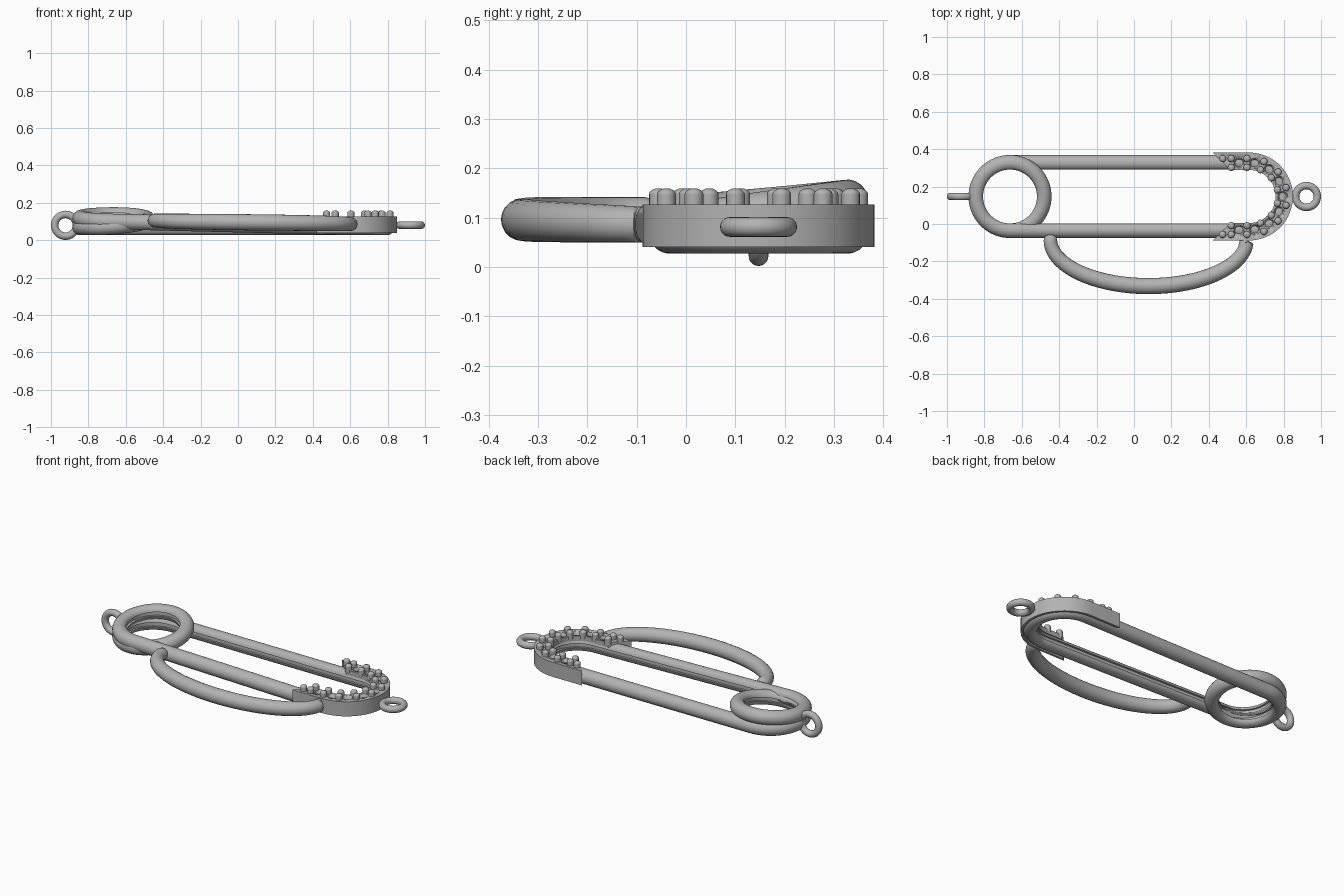
import bpy, bmesh
from math import sin, cos, pi, radians, sqrt
from mathutils import Vector, Matrix

cube = bpy.data.objects.get("Cube")
if cube:
    bpy.data.objects.remove(cube, do_unlink=True)

GREY = (0.45, 0.45, 0.45, 1)
metal = bpy.data.materials.new("grey_metal")
metal.use_nodes = True
metal.diffuse_color = GREY
metal.node_tree.nodes["Principled BSDF"].inputs["Base Color"].default_value = GREY

MID_Y = 0.147      # centre line of the pin
BEND_X = 0.615     # centre of the clasp bend
COIL_X = -0.663    # centre of the coil
R = 0.18           # centre-line radius of bend and coil


def finish(bm, name, angle=35):
    bmesh.ops.recalc_face_normals(bm, faces=bm.faces)
    mesh = bpy.data.meshes.new(name)
    bm.to_mesh(mesh)
    bm.free()
    mesh.materials.append(metal)
    ob = bpy.data.objects.new(name, mesh)
    bpy.context.collection.objects.link(ob)
    bpy.ops.object.select_all(action='DESELECT')
    ob.select_set(True)
    bpy.context.view_layer.objects.active = ob
    bpy.ops.object.shade_smooth_by_angle(angle=radians(angle))
    return ob


def sweep(name, path, profile, closed=False, scales=None, slant=0, angle=35):
    """Sweep (outward, up) profile points along a path, outward being left of travel."""
    bm = bmesh.new()
    n, rings = len(path), []
    for i, p in enumerate(path):
        a = path[i - 1] if closed or i else p
        b = path[(i + 1) % n] if closed or i < n - 1 else p
        t = (b - a).to_2d().normalized()
        out = Vector((-t.y, t.x, 0))
        s = scales[i] if scales else 1
        ring = []
        for o, z in profile:
            v = p + out * o * s + Vector((0, 0, z * s))
            if slant and i in (0, n - 1):
                v.x += slant - o
            ring.append(bm.verts.new(v))
        rings.append(ring)
    for i in range(n if closed else n - 1):
        r0, r1 = rings[i], rings[(i + 1) % n]
        for j in range(len(profile)):
            k = (j + 1) % len(profile)
            bm.faces.new((r0[j], r0[k], r1[k], r1[j]))
    if not closed:
        bm.faces.new(rings[0])
        bm.faces.new(rings[-1])
    return finish(bm, name, angle)


def smooth(t):
    t = max(0, min(1, t))
    return t * t * (3 - 2 * t)


def bend(z, steps=32):
    return [Vector((BEND_X + R * cos(a), MID_Y + R * sin(a), z))
            for a in (pi / 2 - pi * i / steps for i in range(steps + 1))]


# Pin wire: clasp bend, front bar, one and a half coil turns, back bar
LOW, HIGH, FRONT = 0.069, 0.135, 0.1
path = bend(LOW)
for i in range(1, 10):
    f = i / 10
    path.append(Vector((BEND_X + (COIL_X - BEND_X) * f, MID_Y - R, LOW + (FRONT - LOW) * f)))
for i in range(97):
    turn = 1.5 * i / 96
    a = -pi / 2 - 2 * pi * turn
    if turn < 0.5:
        z = FRONT + (HIGH - FRONT) * smooth(turn / 0.5)
    else:
        z = HIGH + (LOW - HIGH) * smooth((turn - 0.5) / 0.6)
    path.append(Vector((COIL_X + R * cos(a), MID_Y + R * sin(a), z)))
for i in range(1, 10):
    path.append(Vector((COIL_X + (BEND_X - COIL_X) * i / 10, MID_Y + R, LOW)))

# Round outside, flat grooved inside
W = 0.042
wire_profile = [(W * cos(radians(a)), W * sin(radians(a))) for a in range(-140, 141, 14)]
wire_profile += [(-0.036, 0.012), (-0.024, 0.012), (-0.024, -0.012), (-0.036, -0.012)]
sweep("pin_wire", path, wire_profile, closed=True)

# Clasp: top plate with an outer wall, slanted ends
END = 0.42
clasp_path = bend(0)
clasp_path.insert(0, Vector((END, MID_Y + R, 0)))
clasp_path.append(Vector((END, MID_Y - R, 0)))
clasp_profile = [(-0.038, 0.098), (-0.038, 0.127), (0.055, 0.127),
                 (0.055, 0.04), (0.041, 0.04), (0.041, 0.098)]
clasp = sweep("clasp", clasp_path, clasp_profile, slant=0.055)


def station(s, off):
    """Point at arc length s from the bend's tip, shifted outward."""
    half, side = R * pi / 2, 1 if s >= 0 else -1
    d = abs(s)
    if d > half:
        return Vector((BEND_X - (d - half), MID_Y + side * (R + off), 0))
    a = s / R
    return Vector((BEND_X + (R + off) * cos(a), MID_Y + (R + off) * sin(a), 0))


# Stone seats cut into the plate
STEP = 0.084
bm = bmesh.new()
for i in range(-4, 5):
    at = station(i * STEP, 0) + Vector((0, 0, 0.118))
    bmesh.ops.create_cone(bm, cap_ends=True, segments=20, radius1=0.018, radius2=0.03,
                          depth=0.03, matrix=Matrix.Translation(at))
cutter = finish(bm, "seat_cutter")
cutter.hide_render = True
mod = clasp.modifiers.new("seats", 'BOOLEAN')
mod.operation, mod.solver, mod.object = 'DIFFERENCE', 'EXACT', cutter
bpy.context.view_layer.objects.active = clasp
bpy.ops.object.modifier_apply(modifier="seats")
bpy.data.objects.remove(cutter, do_unlink=True)

# Domed beads in pairs between the seats, single ones at the ends
bm = bmesh.new()
spots = [(side * (i + 0.5) * STEP, off) for side in (1, -1) for i in range(5) for off in (-0.025, 0.023)]
spots = [p for p in spots if abs(p[0]) < 4.6 * STEP]
spots += [(side * 5.05 * STEP, 0.023) for side in (1, -1)]
for s, off in spots:
    at = station(s, off)
    bmesh.ops.create_cone(bm, cap_ends=False, segments=16, radius1=0.019, radius2=0.019,
                          depth=0.035, matrix=Matrix.Translation(at + Vector((0, 0, 0.1295))))
    bmesh.ops.create_uvsphere(bm, u_segments=16, v_segments=8, radius=0.019,
                              matrix=Matrix.Translation(at + Vector((0, 0, 0.147)))
                              @ Matrix.Diagonal((1, 1, 0.65, 1)))
finish(bm, "setting_beads", 50)

# Hanging bow on the front side, thicker in the middle
N = 48
bow_path, bow_scale = [], []
for i in range(N + 1):
    f = i / N
    a = pi + pi * f
    bow_path.append(Vector((0.078 + 0.525 * cos(a), -0.085 + 0.247 * sin(a), 0.106 - 0.02 * f)))
    bow_scale.append(0.036 + 0.007 * sin(pi * f))
for end, dy in ((0, 1), (N, 1)):
    caps = [(bow_path[end] + Vector((0, 0.036 * sin(c), 0)), 0.036 * cos(c))
            for c in (radians(d) for d in (30, 55, 75, 88))]
    for p, s in caps:
        if end:
            bow_path.append(p)
            bow_scale.append(s)
        else:
            bow_path.insert(0, p)
            bow_scale.insert(0, s)
circle = [(cos(2 * pi * i / 20), sin(2 * pi * i / 20)) for i in range(20)]
sweep("bow", bow_path, circle, scales=bow_scale, angle=60)


# Link rings at both ends
def ring(name, at, upright):
    pts = [Vector((0.058 * cos(2 * pi * i / 40), 0.058 * sin(2 * pi * i / 40), 0)) for i in range(40)]
    ob = sweep(name, pts, [(0.02 * o, 0.02 * z) for o, z in circle], closed=True)
    turn = Matrix.Rotation(pi / 2, 4, 'X') if upright else Matrix()
    ob.data.transform(Matrix.Translation(at) @ turn)


ring("left_ring", Vector((0.922, MID_Y, 0.081)), False)
ring("right_ring", Vector((-0.922, MID_Y, 0.08)), True)
